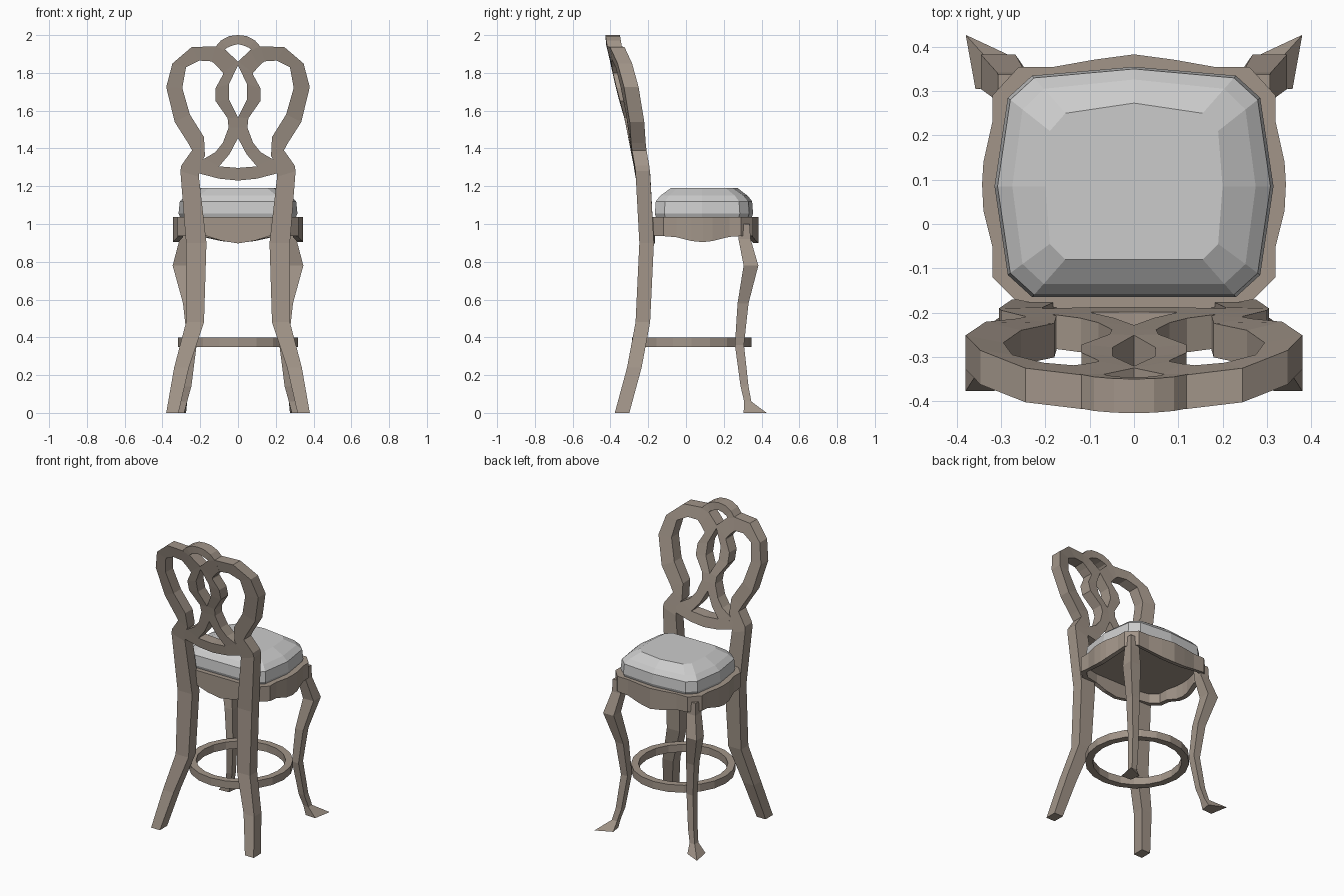
import bpy, bmesh, math

wood = bpy.data.materials.new("wood")
wood.diffuse_color = (0.36, 0.30, 0.25, 1)


def finish(name, bm, mat=None, mirror=False):
    bmesh.ops.recalc_face_normals(bm, faces=bm.faces[:])
    me = bpy.data.meshes.new(name)
    bm.to_mesh(me)
    bm.free()
    ob = bpy.data.objects.new(name, me)
    bpy.context.collection.objects.link(ob)
    if mat:
        me.materials.append(mat)
    if mirror:
        ob.modifiers.new("mirror", 'MIRROR').merge_threshold = 0.0005
    return ob


def loft(bm, loops, cap=True, closed=False):
    # skin a stack of equal-length closed loops
    rings = [[bm.verts.new(p) for p in lp] for lp in loops]
    n = len(rings[0])
    pairs = list(zip(rings, rings[1:])) + ([(rings[-1], rings[0])] if closed else [])
    for a, b in pairs:
        for i in range(n):
            j = (i + 1) % n
            q = [a[i], a[j], b[j], b[i]]
            if any(abs(v.co.x) > 1e-4 for v in q):   # no wall on the mirror plane
                bm.faces.new(q)
    if cap and not closed:
        for r in (rings[0], rings[-1]):
            if any(abs(v.co.x) > 1e-4 for v in r):
                bm.faces.new(r)


# lean of the back: (z, y of its inner face)
LEAN = [(0, -.30), (.24, -.235), (.48, -.19), (.9, -.17), (1.25, -.185),
        (1.55, -.215), (1.72, -.25), (1.86, -.28), (1.94, -.30), (2.0, -.305)]


def back_y(x, z):
    for (z0, y0), (z1, y1) in zip(LEAN, LEAN[1:]):
        if z <= z1 + 1e-6:
            y = y0 + (y1 - y0) * (z - z0) / (z1 - z0)
            break
    bow = min(1, max(0, (z - 1.2) / 0.5))
    return y - 0.045 * bow * (1 - (x / 0.38) ** 2)


def back_strip(name, pairs, depth=0.077):
    # strip drawn in front view by inner/outer edges, wrapped on the leaning back
    bm = bmesh.new()
    loops = []
    for xa, za, xb, zb in pairs:
        ya, yb = back_y(xa, za), back_y(xb, zb)
        loops.append([(xa, ya, za), (xb, yb, zb), (xb, yb - depth, zb), (xa, ya - depth, za)])
    loft(bm, loops)
    return finish(name, bm, wood, True)


# rear legs running up into the back posts and top rail
back_strip("rear_legs_and_posts", [
    (.315, 0, .38, 0), (.26, .24, .338, .24), (.18, .48, .275, .48), (.167, .9, .275, .9),
    (.207, 1.25, .305, 1.28), (.205, 1.31, .300, 1.31), (.175, 1.36, .243, 1.39),
    (.18, 1.46, .265, 1.43), (.255, 1.58, .335, 1.54), (.295, 1.72, .38, 1.725),
    (.275, 1.83, .347, 1.85), (.205, 1.865, .245, 1.937), (.12, 1.86, .12, 1.94)])
# interlaced splat
back_strip("splat_straps", [
    (.14, 1.862, .12, 1.94), (.11, 1.835, .065, 1.92), (.08, 1.80, 0, 1.86),
    (.08, 1.79, 0, 1.84), (.118, 1.72, .048, 1.74), (.118, 1.65, .048, 1.66),
    (.055, 1.56, 0, 1.565), (.05, 1.51, 0, 1.51), (.08, 1.43, 0, 1.455),
    (.12, 1.38, .045, 1.37), (.18, 1.345, .10, 1.305), (.22, 1.32, .20, 1.27)])
back_strip("crest", [(.07, 1.92, .122, 1.935), (.06, 1.932, .09, 1.972),
                     (.03, 1.945, .045, 1.995), (0, 1.952, 0, 2.0)])
back_strip("lower_back_rail", [(.215, 1.27, .215, 1.32), (.1, 1.24, .1, 1.305), (0, 1.23, 0, 1.297)])

# front cabriole legs: (x, y, z, half width), ending in a pointed foot
bm = bmesh.new()
legs = [(.275, .305, 1.0, .032), (.277, .31, .92, .032), (.307, .344, .78, .039),
        (.262, .302, .58, .029), (.243, .283, .36, .024), (.268, .31, .14, .021),
        (.288, .327, .06, .019)]
loops = [[(x - h, y - h, z), (x + h, y - h, z), (x + h, y + h, z), (x - h, y + h, z)]
         for x, y, z, h in legs]
loops.append([(.285, .31, 0), (.358, .305, 0), (.38, .427, 0), (.275, .378, 0)])
loft(bm, loops)
finish("front_legs", bm, wood, True)


def full(half):
    # close a half outline across x = 0
    return half + [(-p[0],) + tuple(p[1:]) for p in half[-2:0:-1]]


# seat frame with scalloped apron: (x, y, lower edge z)
rim = full([(0, -.19, .897), (.09, -.19, .912), (.17, -.19, .938), (.27, -.17, .938),
            (.32, -.12, .936), (.32, -.05, .93), (.34, .03, .91), (.343, .09, .904),
            (.34, .14, .91), (.32, .23, .932), (.32, .29, .936), (.26, .355, .936),
            (.18, .355, .93), (.09, .371, .91), (0, .383, .9)])
inner = [(x * .91, .09 + (y - .09) * .91, z) for x, y, z in rim]
bm = bmesh.new()
loft(bm, [[(x, y, 1.0) for x, y, z in inner], inner, rim, [(x, y, 1.037) for x, y, z in rim]])
finish("seat_frame", bm, wood)

# cushion
base = full([(0, -.165), (.23, -.165), (.285, -.115), (.315, .085), (.285, .285), (.23, .335), (0, .355)])
top = full([(0, -.08), (.155, -.08), (.19, -.045), (.2, .085), (.19, .21), (.155, .25), (0, .273)])
bm = bmesh.new()
loft(bm, [[(a + (c - a) * t, b + (d - b) * t, z) for (a, b), (c, d) in zip(base, top)]
          for t, z in ((.1, 1.03), (0, 1.055), (.06, 1.12), (.35, 1.15), (1, 1.19))])
finish("cushion", bm)

# round footrest
bm = bmesh.new()
loops = []
for i in range(20):
    c, s = math.cos(i * math.pi / 10), math.sin(i * math.pi / 10)
    loops.append([(r * c, .03 + r * s, z) for r, z in ((.272, .35), (.317, .35), (.317, .4), (.272, .4))])
loft(bm, loops, closed=True)
finish("footrest_ring", bm, wood)
